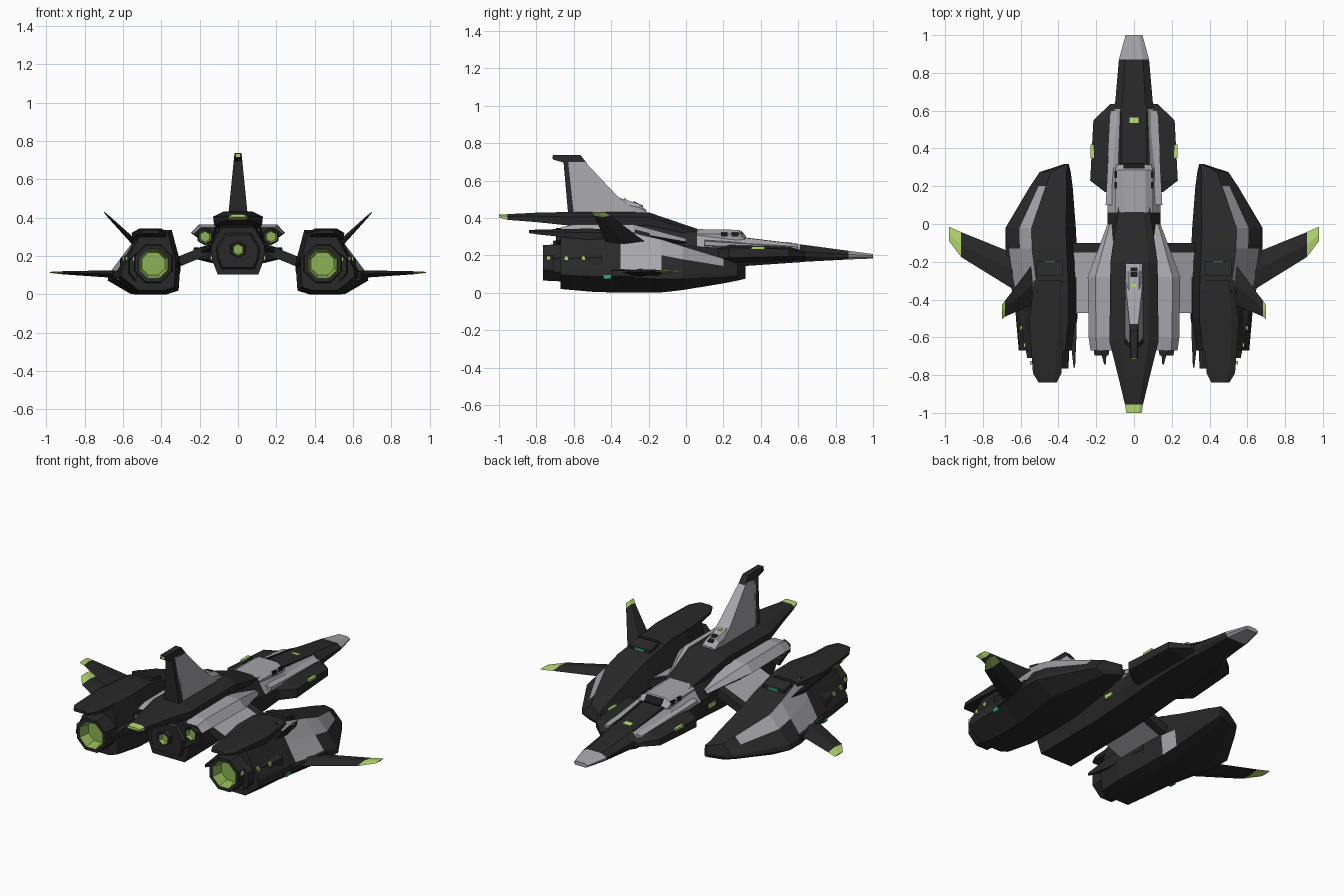
import bpy, bmesh, math

if "Cube" in bpy.data.objects:
    bpy.data.objects.remove(bpy.data.objects["Cube"])

COLOURS = {"charcoal": (.022, .022, .023), "light_grey": (.38, .38, .41), "lime": (.46, .70, .16),
           "engine_green": (.27, .45, .09), "teal": (.03, .36, .25), "near_black": (.01, .01, .011)}
MATS = []
for label, rgb in COLOURS.items():
    mat = bpy.data.materials.new(label)
    mat.diffuse_color = (*rgb, 1)
    mat.use_nodes = True
    mat.node_tree.nodes["Principled BSDF"].inputs["Base Color"].default_value = mat.diffuse_color
    MATS.append(mat)
DARK, GREY, LIME, ENGINE, TEAL, BLACK = range(len(MATS))


def loft(name, rings, rule=DARK, mirror=False):
    """Skin 3D rings; rule is a colour or f(segment, side), segment -1 / last being the caps."""
    pick = rule if callable(rule) else (lambda i, j: rule)
    for s in ((1, -1) if mirror else (1,)):
        bm = bmesh.new()
        vs = [[bm.verts.new((x * s, y, z)) for x, y, z in r] for r in rings]
        bm.faces.new(vs[0]).material_index = pick(-1, 0)
        bm.faces.new(vs[-1]).material_index = pick(len(rings) - 1, 0)
        for i, (a, b) in enumerate(zip(vs, vs[1:])):
            for j in range(len(a)):
                f = bm.faces.new((a[j - 1], a[j], b[j], b[j - 1]))
                f.material_index = pick(i, (j - 1) % len(a))
        bmesh.ops.recalc_face_normals(bm, faces=bm.faces)
        full = name + (("_right" if s > 0 else "_left") if mirror else "")
        me = bpy.data.meshes.new(full)
        bm.to_mesh(me)
        bm.free()
        for m in MATS:
            me.materials.append(m)
        bpy.context.collection.objects.link(bpy.data.objects.new(full, me))


def hull(name, profile, stations, rule=DARK, mirror=False):
    """Fit a unit profile into stations (y, x min, x max, z min, z max)."""
    loft(name, [[(a + u * (b - a), y, c + v * (d - c)) for u, v in profile]
                for y, a, b, c, d in stations], rule, mirror)


def centred(name, profile, stations, rule=DARK):
    """Same on the centre line: stations (y, half width, z min, z max)."""
    hull(name, profile, [(y, -w, w, c, d) for y, w, c, d in stations], rule)


def box(name, c, size, mat, mirror=False, slope=0):
    """Small plate; slope is the rise in z along y."""
    x, y, z = c
    a, b, h = (v / 2 for v in size)
    hull(name, PLAIN, [(y + s * b, x - a, x + a, z - h + s * b * slope, z + h + s * b * slope)
                       for s in (-1, 1)], mat, mirror)


def nozzle(name, x, z, y0, y1, r, n, mirror=False):
    def ring(y, q):
        turn = [math.tau * (k + .5) / n for k in range(n)]
        return [(x + q * math.cos(t), y, z + q * math.sin(t)) for t in turn]
    loft(name, [ring(y1, r), ring(y0, r * .95), ring(y0, r * .76), ring(y0 + (y1 - y0) * .6, r * .6)],
         lambda i, j: ENGINE if i >= 2 else DARK, mirror)


def blade(name, stations):
    """Thin wing: stations of (x, z, leading y, trailing y, thickness); last segment lime."""
    loft(name, [[(x, a, z), (x, (a + b) / 2, z + t), (x, b, z), (x, (a + b) / 2, z - t)]
                for x, z, a, b, t in stations], lambda i, j: LIME if i > 0 else DARK, True)


def slab(name, outline, rule):
    """Upright slab from a side outline, thinner towards the top."""
    loft(name, [[(s * (.05 - (z - .42) * .1), y, z) for y, z in outline] for s in (-1, 1)], rule)


# Unit cross-sections
def both(half):
    return half + [(1 - u, v) for u, v in reversed(half)]


PLAIN = both([(1, 1), (1, 0)])
BODY = both([(.8, 1), (1, .6), (.98, .3), (.88, 0)])
CAP = both([(.8, 1), (1, .65), (.98, .05)])
POD = [(0, 1), (.7, 1), (1, .65), (.2, 0)]
CHEEK = [(0, 1), (1, .8), (1, .3), (0, 0)]
NACELLE = [(.22, 0), (.68, 0), (1, .25), (.98, .38), (.8, .7), (.63, 1), (.14, 1), (0, .48), (.03, .06)]

# Central fuselage: grey nose tip, dark deck, grey shoulders
centred("fuselage", BODY, [(1, .045, .183, .207), (.87, .08, .178, .224), (.64, .1, .166, .255),
                           (.61, .12, .163, .258), (.3, .14, .142, .295), (.06, .14, .122, .33),
                           (-.2, .14, .107, .37), (-.66, .14, .105, .35)],
        lambda i, j: GREY if i < 1 or (j in (0, 6) and 3 <= i <= 4) else DARK)
centred("rear_hull_collar", BODY, [(-.62, .13, .12, .34), (-.68, .105, .14, .31)])

# Cockpit block with dark windscreen and side windows
centred("cockpit", CAP, [(.315, .092, .27, .298), (.285, .1, .27, .336), (.06, .1, .27, .34)], GREY)
centred("windscreen", PLAIN, [(.321, .055, .295, .302), (.293, .055, .325, .334)], BLACK)
for k, y in enumerate((.262, .205)):
    box(f"side_window_{k}", (.096, y, .312), (.012, .035, .022), BLACK, True)
box("deck_groove", (.068, .45, .276), (.012, .29, .006), BLACK, True, -.12)
box("nose_light", (0, .55, .266), (.05, .03, .006), LIME, False, -.12)

# Cheek armour beside the nose
hull("cheek", CHEEK, [(.635, .1, .125, .18, .222), (.55, .1, .215, .17, .25),
                      (.23, .1, .232, .155, .262), (.17, .1, .155, .155, .255)], DARK, True)
hull("cheek_stripe", CHEEK, [(.6, .09, .125, .22, .25), (.1, .09, .15, .24, .285)], GREY, True)
box("cheek_light", (.22, .385, .24), (.018, .07, .014), LIME, True)

# Dorsal spine ending in a lime tail tip
centred("dorsal_spine", CAP, [(.07, .085, .3, .338), (-.2, .125, .355, .43), (-.62, .13, .355, .432),
                              (-.8, .085, .375, .428), (-.955, .048, .388, .42), (-1, .04, .402, .418)],
        lambda i, j: LIME if i >= 4 else DARK)

# Tail fin: tapered slab, dark trailing edge and swept cap, grey root block
slab("tail_fin", [(-.6, .42), (-.25, .42), (-.37, .52), (-.54, .7), (-.63, .7)], GREY)
slab("fin_trailing_edge", [(-.63, .42), (-.59, .42), (-.615, .7), (-.655, .7)], DARK)
slab("fin_cap", [(-.71, .712), (-.64, .692), (-.53, .692), (-.565, .737), (-.71, .737)], DARK)
centred("fin_root_block", CAP, [(-.21, .044, .42, .44), (-.25, .044, .42, .475), (-.4, .044, .42, .52)], GREY)
box("fin_root_hatch", (0, -.255, .473), (.035, .05, .008), BLACK, False, -.5)
box("fin_root_light", (0, -.325, .5), (.02, .015, .008), LIME, False, -.3)
box("fin_tail_light", (0, -.711, .724), (.02, .006, .016), LIME)

# Side thruster pods, grey on top
hull("side_pod", POD, [(0, .1, .14, .24, .29), (-.28, .11, .245, .24, .365),
                       (-.6, .11, .24, .24, .365), (-.67, .12, .23, .25, .35)],
     lambda i, j: GREY if j < 2 and 0 <= i < 3 else DARK, True)
nozzle("pod_nozzle", .172, .302, -.695, -.66, .046, 6, True)
nozzle("tail_nozzle", 0, .235, -.71, -.67, .045, 6)
hull("pod_spike", PLAIN, [(-.62, .14, .19, .22, .25), (-.745, .15, .158, .235, .24)], DARK, True)
box("hull_side_light", (.138, -.05, .19), (.012, .06, .022), LIME, True)

# Arms carrying the engine nacelles, with a dark strut in front
for part, y0, y1, tint in (("nacelle_arm", -.47, -.15, GREY), ("arm_strut", -.15, -.1, DARK)):
    loft(part, [[(x, y0, z), (x, y1, z), (x, y1, z - .055), (x, y0, z - .055)]
                for x, z in ((.11, .28), (.33, .19))],
         lambda i, j: tint if j in (0, 2) else DARK, True)

# Engine nacelle with grey patches on the upper outer facets and inner wall
hull("nacelle", NACELLE, [(-.67, .325, .61, .02, .32), (-.5, .3, .625, .005, .335), (-.35, .3, .635, 0, .335),
                          (-.13, .303, .68, .002, .285), (-.02, .308, .68, .014, .25), (.2, .325, .55, .05, .183),
                          (.275, .335, .5, .065, .158), (.317, .345, .37, .075, .142)],
     lambda i, j: GREY if (i, j) in ((2, 3), (2, 4), (3, 4), (4, 4), (3, 7)) else DARK, True)
hull("nacelle_top_beam", CAP, [(-.3, .36, .53, .3, .335), (-.52, .36, .555, .28, .343),
                               (-.79, .385, .535, .31, .338), (-.84, .41, .505, .318, .335)], DARK, True)
hull("nacelle_flank", CHEEK, [(-.45, .56, .615, .06, .22), (-.71, .53, .565, .07, .21)], DARK, True)
hull("wing_root_fairing", CHEEK, [(-.12, .6, .68, .08, .13), (-.4, .58, .64, .07, .13)], DARK, True)
hull("inner_spike", PLAIN, [(-.28, .3, .34, .12, .2), (-.6, .305, .337, .14, .2),
                            (-.76, .312, .32, .17, .185)], DARK, True)
nozzle("main_engine", .442, .16, -.765, -.66, .108, 8, True)

# Wings and canted winglets
blade("lower_wing", [(.6, .105, -.17, -.37, .022), (.915, .113, -.043, -.175, .008), (.98, .115, -.014, -.09, .003)])
blade("upper_winglet", [(.52, .25, -.19, -.42, .025), (.682, .412, -.405, -.49, .007), (.7, .43, -.43, -.505, .003)])

# Vents and marker lights
box("top_vent", (.445, -.235, .318), (.14, .075, .02), DARK, True, -.25)
box("top_vent_glow", (.445, -.196, .308), (.06, .008, .016), TEAL, True)
box("flank_teal_light", (.622, -.42, .085), (.02, .04, .022), TEAL, True)
for k, (x, y) in enumerate(((.58, -.64), (.598, -.55), (.545, -.735))):
    box(f"flank_light_{k}", (x, y, .185), (.012, .02, .022), LIME, True)
